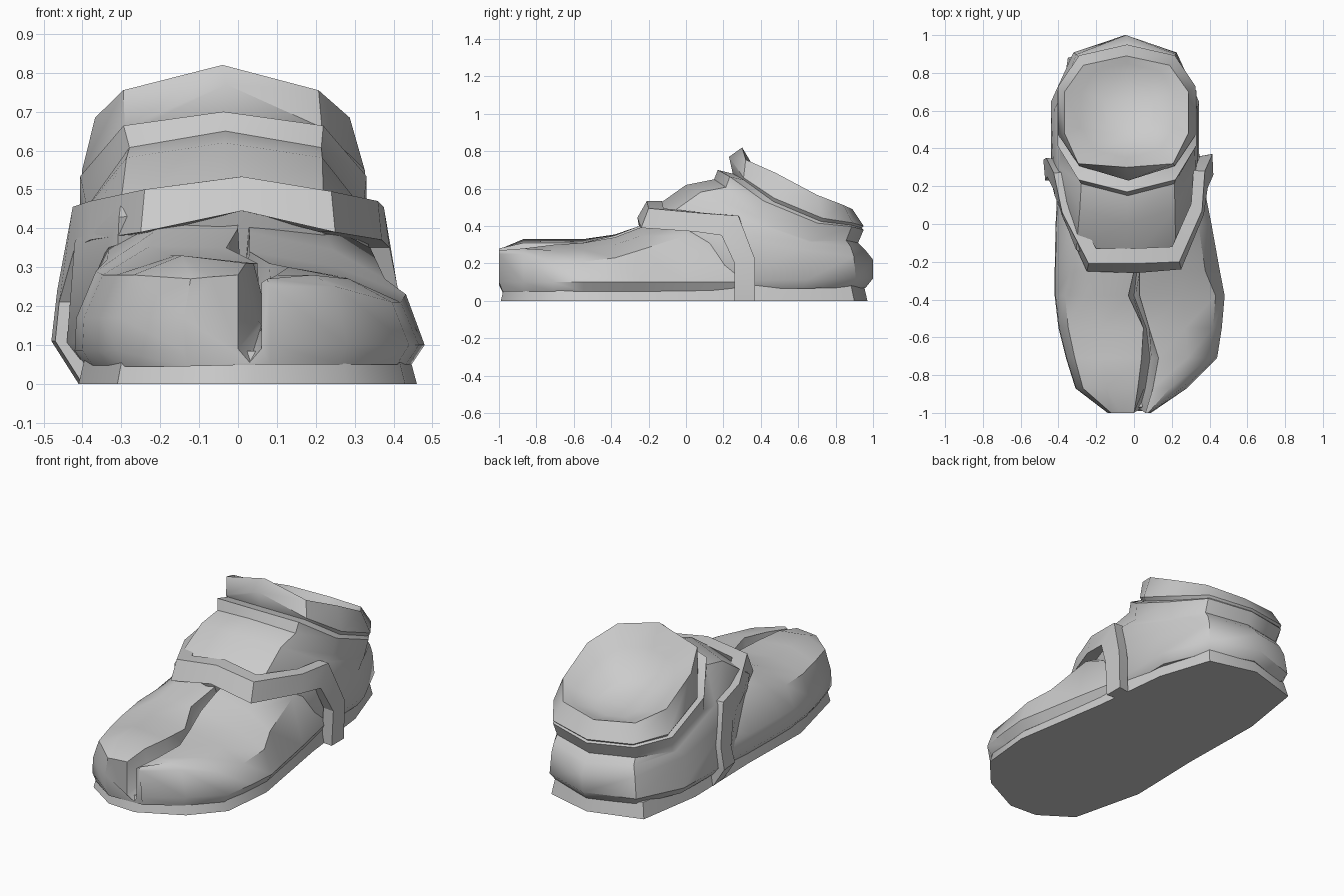
import bpy, math

grey = bpy.data.materials.new("grey")
grey.diffuse_color = (0.6, 0.6, 0.6, 1)


def loft(name, rings, angle=30):
    """Skin a list of equal closed rings into one capped object."""
    n = len(rings[0])
    verts = [p for r in rings for p in r]
    faces = []
    for i in range(len(rings) - 1):
        for j in range(n):
            k = (j + 1) % n
            faces.append((i * n + j, i * n + k, (i + 1) * n + k, (i + 1) * n + j))
    faces.append(tuple(range(n))[::-1])
    faces.append(tuple(range((len(rings) - 1) * n, len(rings) * n)))
    me = bpy.data.meshes.new(name)
    me.from_pydata(verts, [], faces)
    me.materials.append(grey)
    ob = bpy.data.objects.new(name, me)
    bpy.context.collection.objects.link(ob)
    bpy.ops.object.select_all(action='DESELECT')
    ob.select_set(True)
    bpy.context.view_layer.objects.active = ob
    bpy.ops.object.mode_set(mode='EDIT')
    bpy.ops.mesh.select_all(action='SELECT')
    bpy.ops.mesh.normals_make_consistent(inside=False)
    bpy.ops.object.mode_set(mode='OBJECT')
    bpy.ops.object.shade_smooth_by_angle(angle=math.radians(angle))
    return ob


# Sole: flared slab
outline = [(0.04, -0.99), (0.28, -0.87), (0.43, -0.70), (0.46, -0.40), (0.37, 0.15),
           (0.32, 0.60), (0.22, 0.90), (-0.05, 0.97), (-0.35, 0.88), (-0.41, 0.50),
           (-0.40, 0.0), (-0.41, -0.45), (-0.31, -0.86), (-0.13, -0.98)]
loft("sole", [[(x, y, 0) for x, y in outline],
              [(x * 0.95, y * 0.98, 0.085) for x, y in outline]], 40)

# Forefoot: cross-sections with a split running along the top
# y, left x, right x, left shoulder z, right shoulder z, left top z, right top z, split left x, split right x
stations = [
    (-1.00, -0.14, 0.09, 0.27, 0.25, 0.28, 0.26, 0.00, 0.06),
    (-0.87, -0.31, 0.28, 0.28, 0.25, 0.31, 0.28, 0.02, 0.10),
    (-0.71, -0.36, 0.44, 0.28, 0.21, 0.31, 0.30, 0.04, 0.13),
    (-0.55, -0.40, 0.465, 0.28, 0.21, 0.31, 0.31, 0.05, 0.08),
    (-0.38, -0.42, 0.48, 0.29, 0.23, 0.35, 0.34, -0.03, 0.03),
    (-0.25, -0.42, 0.455, 0.32, 0.27, 0.40, 0.39, 0.00, 0.03),
    (0.00, -0.415, 0.41, 0.36, 0.35, 0.45, 0.45, 0.00, 0.02),
    (0.30, -0.40, 0.35, 0.25, 0.25, 0.40, 0.40, 0.00, 0.02),
]
sections = []
for y, xl, xr, sl, sr, tl, tr, gl, gr in stations:
    toe = y < -0.95
    mid = (gl + gr) / 2
    half_l, half_r = (xl + gl) / 2, (xr + gr) / 2
    inset = 0.87 if y < -0.3 else 0.8
    low = tl - 0.16
    # straight slot at the toe, narrow valley behind it
    slot = ([(gl, 0.09), (mid, 0.055), (gr, 0.09)] if toe else
            [(mid - 0.006, low + 0.01), (mid, low), (mid + 0.006, low + 0.01)])
    pts = ([(xl * 0.93, 0.045), (xl, 0.085), (xl * 0.99, 0.17), (xl * inset, sl),
            (half_l, (sl + tl) / 2 + (0 if toe else 0.035)), (gl, tl)] + slot +
           [(gr, tr), (half_r, (sr + tr) / 2 + 0.015), (xr * (inset + 0.03), sr),
            (xr, 0.10), (xr * 0.93, 0.05)])
    sections.append([(x, y + (0.02 if toe and z < 0.06 else 0), z) for x, z in pts])
loft("forefoot", sections, 42)


def tilted_ring(yf, zf, yb, zb, xl, xr, sag, n=10):
    """Rounded ring sloping from a front point to a back point, dipping at the sides."""
    ring = []
    for i in range(n):
        a = 2 * math.pi * i / n
        s, c = math.sin(a), math.cos(a)
        sx = math.copysign(abs(s) ** 0.75, s)
        cy = math.copysign(abs(c) ** 0.85, c)
        t = (1 - cy) / 2
        ring.append(((xl + xr) / 2 + (xr - xl) / 2 * sx, yf + (yb - yf) * t,
                     zf + (zb - zf) * t + sag * s ** 4))
    return ring


# Heel and ankle, padded band, collar and hollow opening in one skin
ankle = [
    (-0.10, 0.06, 0.96, 0.07, -0.42, 0.33, 0),
    (-0.12, 0.10, 1.00, 0.12, -0.455, 0.36, 0),
    (-0.24, 0.45, 1.00, 0.22, -0.435, 0.35, -0.02),
    (0.00, 0.62, 0.96, 0.27, -0.41, 0.34, -0.08),
    (0.15, 0.65, 0.92, 0.31, -0.40, 0.335, -0.12),
    (0.17, 0.70, 0.95, 0.38, -0.42, 0.345, -0.08),
    (0.25, 0.68, 0.94, 0.39, -0.40, 0.325, -0.07),
    (0.25, 0.69, 0.95, 0.40, -0.415, 0.34, -0.06),
    (0.29, 0.81, 0.89, 0.49, -0.38, 0.30, -0.03),
    (0.35, 0.69, 0.85, 0.48, -0.29, 0.22, -0.03),
    (0.45, 0.54, 0.76, 0.46, -0.17, 0.11, 0),
]
rings = [tilted_ring(*r) for r in ankle]
rings[7][0] = (-0.03, 0.23, 0.77)   # collar peak lifts clear of the band
rings[8][0] = (-0.04, 0.30, 0.82)
for i in (1, 9):                    # broad front corners of the collar
    x, y, z = rings[8][i]
    rings[8][i] = (x * 1.1, y - 0.02, z - 0.025)
loft("ankle_and_collar", rings, 42)

# Strap: band over the instep down to the ground on both sides
# lower outer corner, upper outer corner
strap = [
    ((-0.40, 0.23, 0.00), (-0.41, 0.34, 0.00)),
    ((-0.47, 0.23, 0.11), (-0.48, 0.34, 0.11)),
    ((-0.46, 0.25, 0.21), (-0.465, 0.35, 0.24)),
    ((-0.42, 0.17, 0.35), (-0.425, 0.27, 0.455)),
    ((-0.38, 0.04, 0.37), (-0.38, 0.06, 0.47)),
    ((-0.25, -0.25, 0.39), (-0.24, -0.21, 0.50)),
    ((0.01, -0.26, 0.445), (0.01, -0.21, 0.533)),
    ((0.25, -0.24, 0.39), (0.24, -0.20, 0.495)),
    ((0.37, 0.05, 0.37), (0.36, 0.07, 0.47)),
    ((0.39, 0.19, 0.35), (0.375, 0.28, 0.455)),
    ((0.42, 0.26, 0.20), (0.415, 0.37, 0.22)),
    ((0.41, 0.26, 0.00), (0.41, 0.37, 0.00)),
]


def inward(p):
    """Inner corner, moved towards the ankle axis."""
    k = 0.84
    return (p[0] * k, 0.30 + (p[1] - 0.30) * k, p[2])


loft("strap", [[lo, hi, inward(hi), inward(lo)] for lo, hi in strap], 25)
